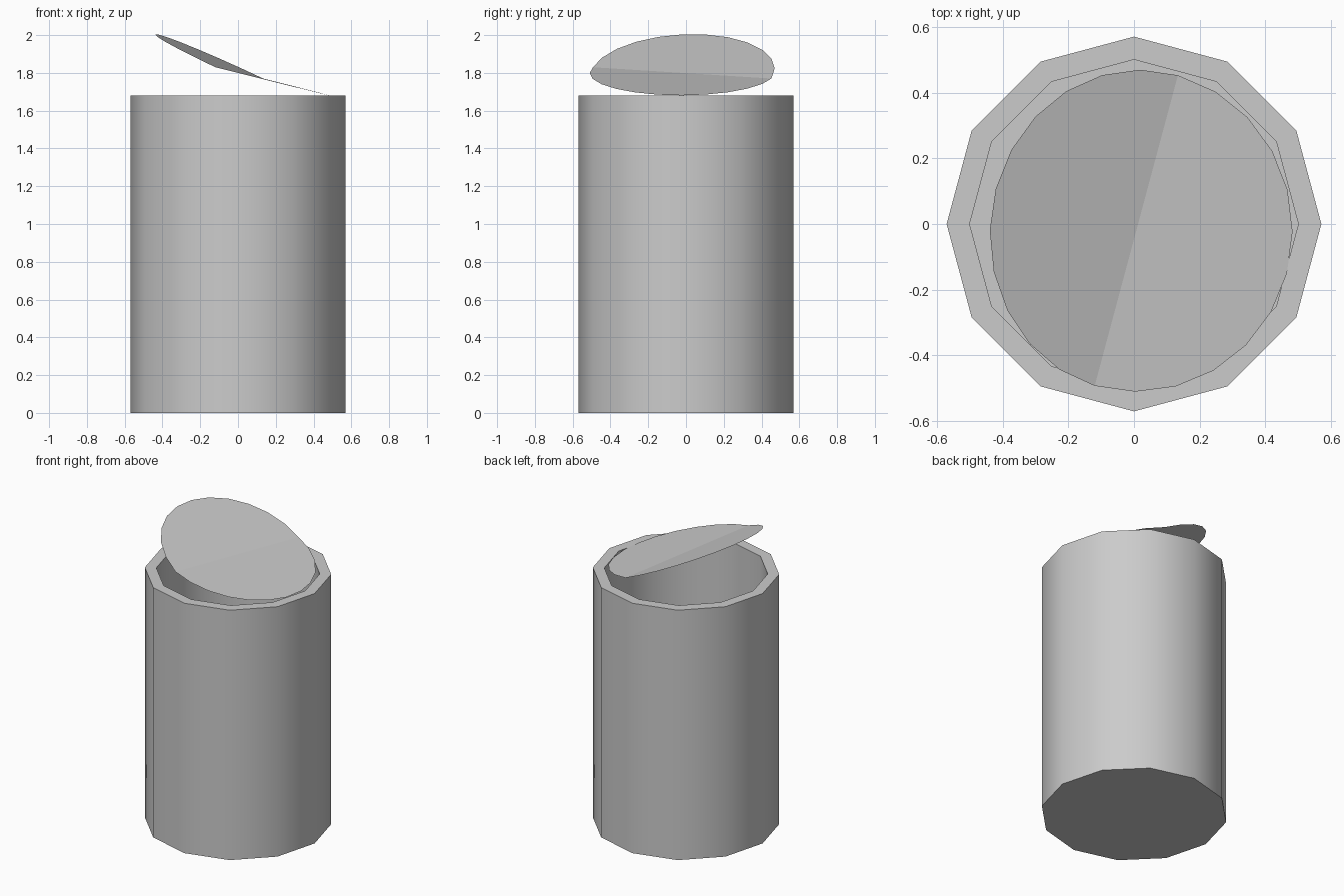
import bpy, bmesh, math
from mathutils import Matrix

cube = bpy.data.objects.get("Cube")
if cube:
    bpy.data.objects.remove(cube, do_unlink=True)

grey = bpy.data.materials.new("plain grey metal")
grey.use_nodes = True
colour = (0.6, 0.6, 0.6, 1)
grey.diffuse_color = colour
grey.node_tree.nodes["Principled BSDF"].inputs["Base Color"].default_value = colour


def add_object(name, bm):
    mesh = bpy.data.meshes.new(name)
    bm.to_mesh(mesh)
    bm.free()
    mesh.materials.append(grey)
    obj = bpy.data.objects.new(name, mesh)
    bpy.context.collection.objects.link(obj)
    return obj


def ring(bm, radius, z, sides):
    steps = [math.tau * i / sides for i in range(sides)]
    return [bm.verts.new((radius * math.cos(a), radius * math.sin(a), z)) for a in steps]


# Can body: outer wall, rim, inner wall, closed at the base and inner floor
HEIGHT, OUTER, INNER, FLOOR, SIDES = 1.68, 0.57, 0.5, 0.07, 12
bm = bmesh.new()
profile = [(OUTER, 0), (OUTER, HEIGHT), (INNER, HEIGHT), (INNER, FLOOR)]
rings = [ring(bm, r, z, SIDES) for r, z in profile]
for low, high in zip(rings, rings[1:]):
    for i in range(SIDES):
        j = (i + 1) % SIDES
        bm.faces.new((low[i], low[j], high[j], high[i]))
bm.faces.new(reversed(rings[0]))
bm.faces.new(rings[-1])
body = add_object("can_body", bm)
bpy.ops.object.select_all(action="DESELECT")
body.select_set(True)
bpy.context.view_layer.objects.active = body
bpy.ops.object.shade_smooth_by_angle(angle=math.radians(40))

# Lid: a thin disc creased across the middle, its two halves bent differently
LID_SIDES = 24
bm = bmesh.new()
rim = ring(bm, 0.49, 0, LID_SIDES)
quarter = LID_SIDES // 4
bm.faces.new(rim[quarter:3 * quarter + 1])
bm.faces.new(rim[3 * quarter:] + rim[:quarter + 1])
for v in rim:
    bend = math.radians(24.5 if v.co.x < 0 else 13.6)
    v.co.z = -v.co.x * math.sin(bend)
    v.co.x *= math.cos(bend)
lid = add_object("bent_lid", bm)
lid.matrix_world = (Matrix.Translation((0.007, -0.02, 1.8))
                    @ Matrix.Rotation(math.radians(-15), 4, "Z")
                    @ Matrix.Rotation(math.radians(-3.5), 4, "X"))
